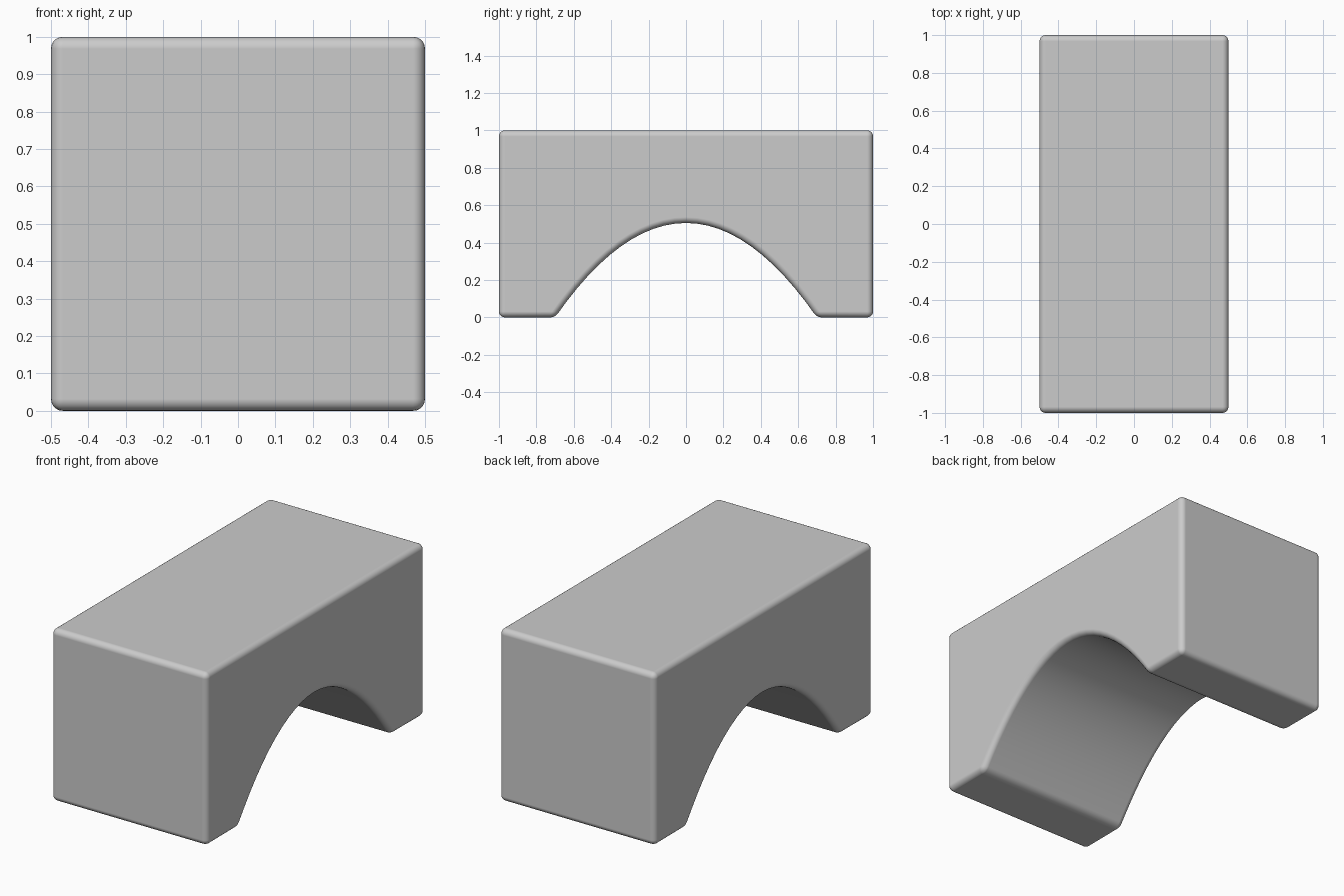
import bpy
import bmesh

if "Cube" in bpy.data.objects:
    bpy.data.objects.remove(bpy.data.objects["Cube"])

HALF_X, HALF_Y, HEIGHT = 0.5, 1.0, 1.0
ARCH_HALF, ARCH_TOP, STEPS = 0.7, 0.505, 24

# Side profile: block outline with a parabolic arch cut from the bottom
arch = []
for i in range(STEPS + 1):
    y = ARCH_HALF * (2 * i / STEPS - 1)
    arch.append((y, ARCH_TOP * (1 - (y / ARCH_HALF) ** 2)))
profile = [(-HALF_Y, 0)] + arch + [(HALF_Y, 0), (HALF_Y, HEIGHT), (-HALF_Y, HEIGHT)]

# Extrude the profile across x
bm = bmesh.new()
face = bm.faces.new([bm.verts.new((-HALF_X, y, z)) for y, z in profile])
result = bmesh.ops.extrude_face_region(bm, geom=[face], use_keep_orig=True)
moved = [g for g in result["geom"] if isinstance(g, bmesh.types.BMVert)]
bmesh.ops.translate(bm, verts=moved, vec=(2 * HALF_X, 0, 0))
bmesh.ops.recalc_face_normals(bm, faces=bm.faces[:])
for f in bm.faces:
    f.smooth = True

mesh = bpy.data.meshes.new("arch_block")
bm.to_mesh(mesh)
bm.free()
block = bpy.data.objects.new("arch_block", mesh)
bpy.context.collection.objects.link(block)

# Soft rounded edges
bevel = block.modifiers.new("soft_edges", "BEVEL")
bevel.width = 0.032
bevel.segments = 5
bevel.limit_method = "ANGLE"
bevel.angle_limit = 0.5
bevel.use_clamp_overlap = False
bevel.harden_normals = True
